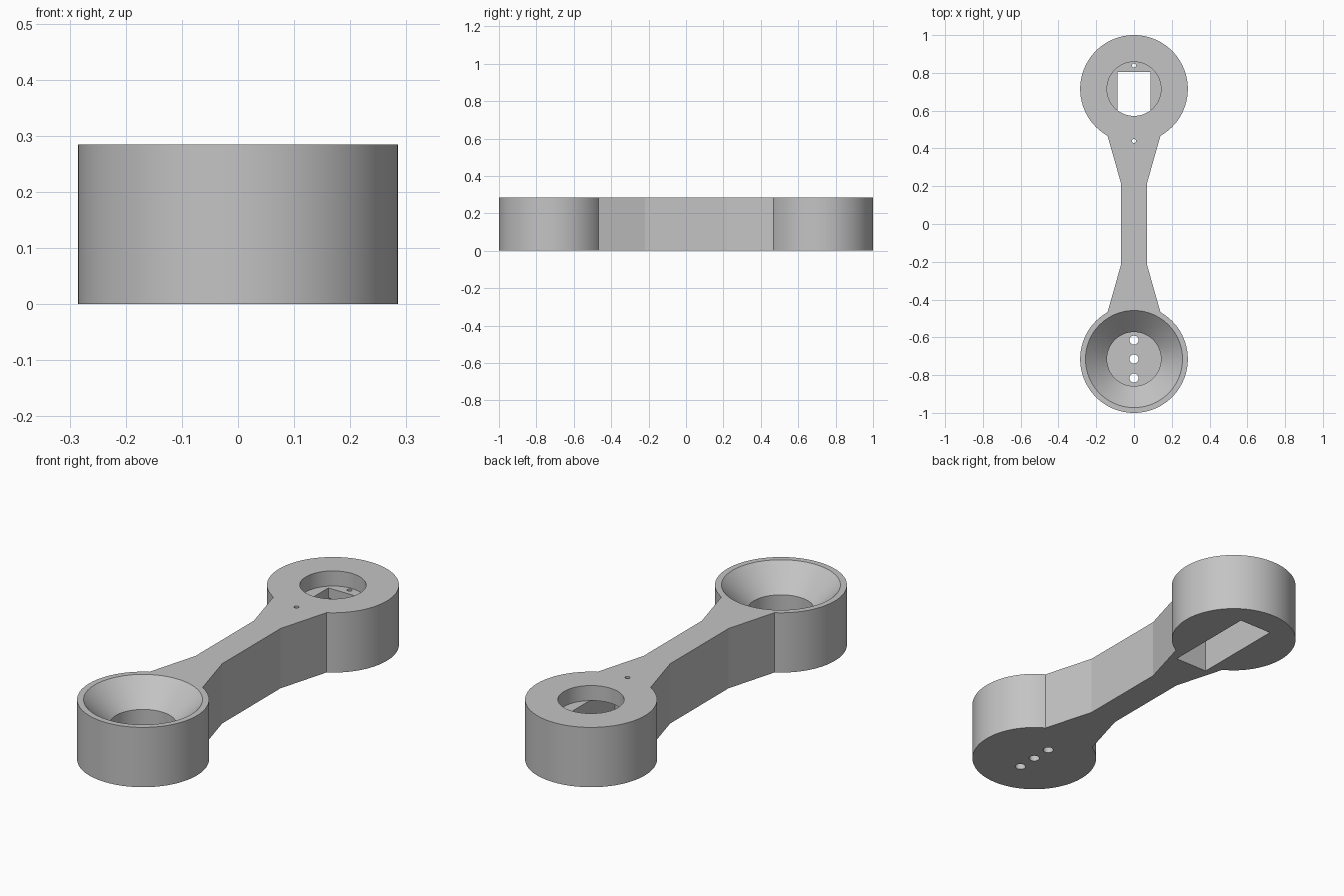
import bpy
import bmesh
import math

cube = bpy.data.objects.get("Cube")
if cube:
    bpy.data.objects.remove(cube, do_unlink=True)

R, H, CY = 0.285, 0.285, 0.715      # boss radius, thickness, boss centre
NECK_W, NECK_Y, FLARE_W = 0.07, 0.22, 0.14
SERVO_Y = 0.64                      # centre of the motor pocket
SEG = 80

grey = bpy.data.materials.new("light_grey")
grey.use_nodes = True
grey.diffuse_color = (0.55, 0.55, 0.55, 1)
grey.node_tree.nodes["Principled BSDF"].inputs["Base Color"].default_value = (0.55, 0.55, 0.55, 1)


def make_object(name, bm):
    bmesh.ops.recalc_face_normals(bm, faces=bm.faces)
    mesh = bpy.data.meshes.new(name)
    bm.to_mesh(mesh)
    bm.free()
    mesh.materials.append(grey)
    obj = bpy.data.objects.new(name, mesh)
    bpy.context.collection.objects.link(obj)
    return obj


def prism(name, points, z0, z1):
    """Extrude a flat outline from z0 to z1."""
    bm = bmesh.new()
    face = bm.faces.new([bm.verts.new((x, y, z0)) for x, y in points])
    top = bmesh.ops.extrude_face_region(bm, geom=[face])["geom"]
    verts = [v for v in top if isinstance(v, bmesh.types.BMVert)]
    bmesh.ops.translate(bm, verts=verts, vec=(0, 0, z1 - z0))
    return make_object(name, bm)


def lathe(name, profile, y, seg=SEG):
    """Turn a (radius, z) profile around a vertical axis at the given y."""
    bm = bmesh.new()
    rings = []
    for r, z in profile:
        rings.append([bm.verts.new((r * math.cos(2 * math.pi * i / seg),
                                    y + r * math.sin(2 * math.pi * i / seg), z))
                      for i in range(seg)])
    for a, b in zip(rings, rings[1:]):
        for i in range(seg):
            j = (i + 1) % seg
            bm.faces.new((a[i], a[j], b[j], b[i]))
    bm.faces.new(rings[0])
    bm.faces.new(rings[-1])
    return make_object(name, bm)


def block(name, half_x, y, half_y, z0, z1):
    pts = [(-half_x, y - half_y), (half_x, y - half_y),
           (half_x, y + half_y), (-half_x, y + half_y)]
    return prism(name, pts, z0, z1)


# Link body: two round bosses joined by a flared arm
start = -math.pi / 2 + math.asin(FLARE_W / R)
sweep = 2 * math.pi - 2 * math.asin(FLARE_W / R)
half = [(NECK_W, NECK_Y)]
for i in range(SEG + 1):
    a = start + sweep * i / SEG
    half.append((R * math.cos(a), CY + R * math.sin(a)))
half.append((-NECK_W, NECK_Y))
body = prism("link_arm", half + [(-x, -y) for x, y in half], 0, H)

# Cutters: conical cup, motor pocket, counterbore and screw holes
OVER = 0.05
cutters = [
    lathe("cup_cutter", [(0.143, 0.045), (0.143, 0.171), (0.257, H), (0.257, H + OVER)], -CY),
    lathe("counterbore_cutter", [(0.143, 0.213), (0.143, H + OVER)], CY),
    block("tab_pocket_cutter", 0.087, SERVO_Y, 0.23, -OVER, 0.165),
    block("motor_body_cutter", 0.087, SERVO_Y, 0.165, 0.1, 0.2135),
]
for dy in (-0.1, 0, 0.1):
    cutters.append(lathe("cup_hole_cutter", [(0.024, -OVER), (0.024, 0.1)], -CY + dy, 24))
for dy in (-0.2, 0.2):
    cutters.append(lathe("screw_hole_cutter", [(0.011, 0.1), (0.011, H + OVER)], SERVO_Y + dy, 16))

bpy.ops.object.select_all(action='DESELECT')
bpy.context.view_layer.objects.active = body
body.select_set(True)
for cutter in cutters:
    mod = body.modifiers.new(cutter.name, 'BOOLEAN')
    mod.operation = 'DIFFERENCE'
    mod.solver = 'EXACT'
    mod.object = cutter
    bpy.ops.object.modifier_apply(modifier=mod.name)
    bpy.data.objects.remove(cutter, do_unlink=True)

bpy.ops.object.shade_smooth_by_angle(angle=math.radians(12))
